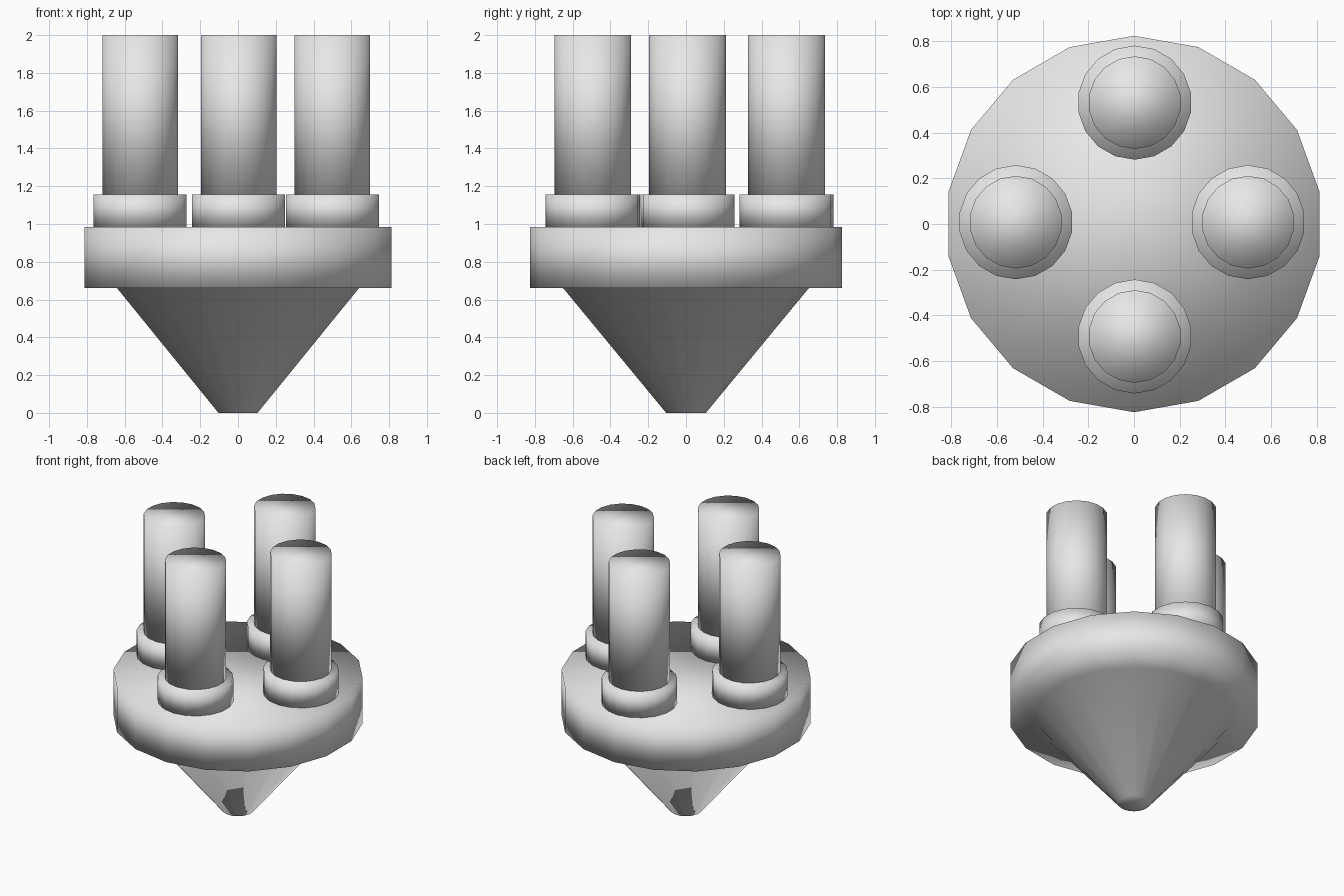
import bpy
import bmesh
from math import cos, sin, tau

cube = bpy.data.objects.get("Cube")
if cube:
    bpy.data.objects.remove(cube, do_unlink=True)

SIDES = 18

# One plain grey material for every part
grey = bpy.data.materials.new("plain grey")
grey.use_nodes = True
colour = (0.8, 0.8, 0.8, 1)
grey.diffuse_color = colour
grey.node_tree.nodes["Principled BSDF"].inputs["Base Color"].default_value = colour


def turned(name, profile, location):
    """Turn a (radius, height) profile around z, capped at both ends."""
    bm = bmesh.new()
    rings = []
    for radius, z in profile:
        rings.append([bm.verts.new((radius * sin(tau * i / SIDES),
                                    radius * cos(tau * i / SIDES), z))
                      for i in range(SIDES)])
    for low, high in zip(rings, rings[1:]):
        for i in range(SIDES):
            j = (i + 1) % SIDES
            bm.faces.new((low[i], low[j], high[j], high[i]))
    bm.faces.new(rings[0])
    bm.faces.new(rings[-1])
    bmesh.ops.recalc_face_normals(bm, faces=bm.faces)
    for face in bm.faces:
        face.smooth = True
    mesh = bpy.data.meshes.new(name)
    bm.to_mesh(mesh)
    bm.free()
    mesh.materials.append(grey)
    obj = bpy.data.objects.new(name, mesh)
    obj.location = location
    bpy.context.collection.objects.link(obj)
    return obj


# Thick disc with a blunt cone under it
turned("disc_and_cone",
       [(0.105, 0), (0.65, 0.66), (0.825, 0.66), (0.825, 0.985)], (0, 0, 0))

# Four posts, each standing in a wider collar
posts = {
    "front": (0.003, -0.493),
    "back": (0.003, 0.532),
    "left": (0.5, 0.008),
    "right": (-0.518, 0.008),
}
for side, (x, y) in posts.items():
    turned(side + "_collar", [(0.25, 0.985), (0.25, 1.155)], (x, y, 0))
    turned(side + "_post", [(0.203, 1.155), (0.203, 2)], (x, y, 0))
